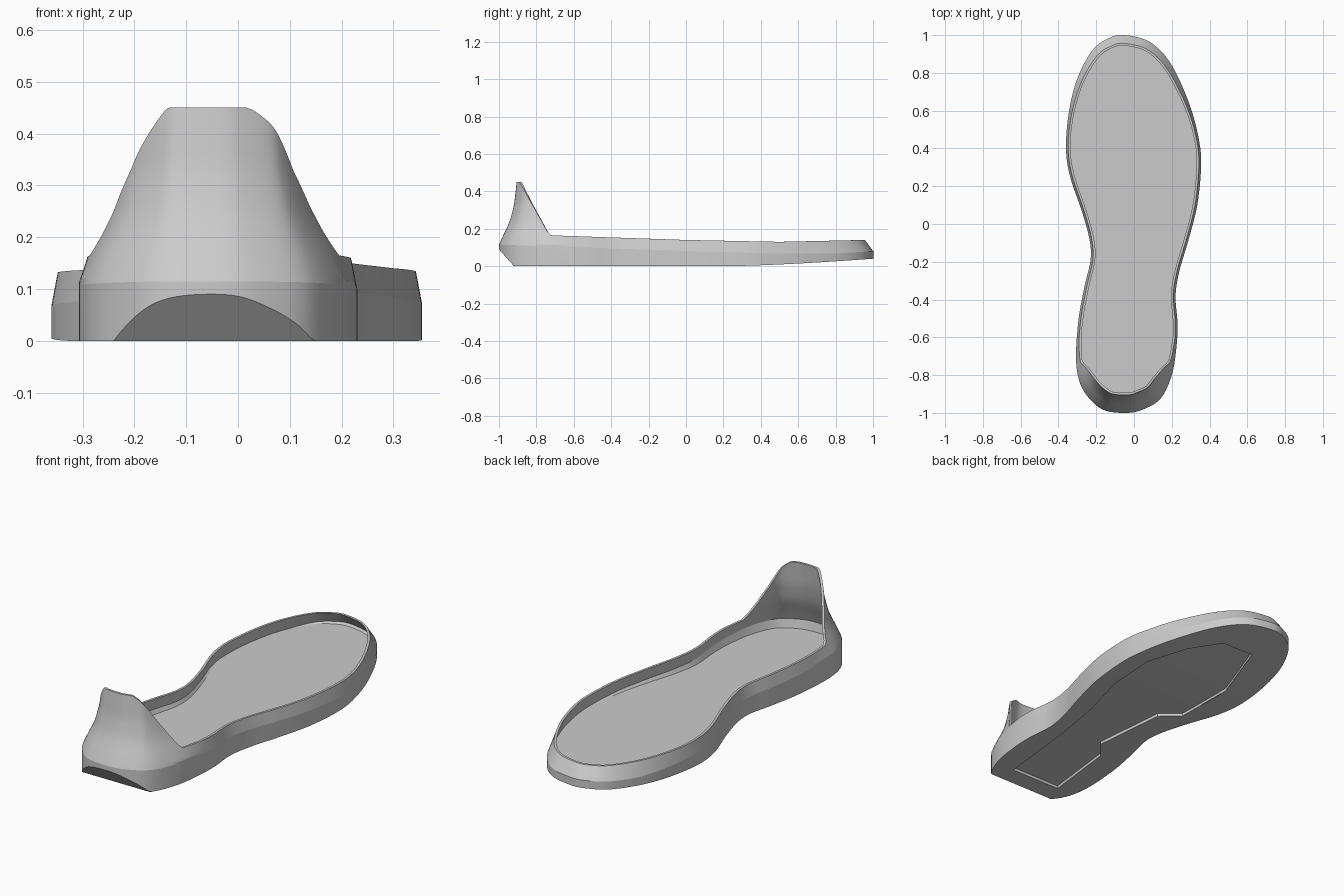
import bpy, bmesh, math
from mathutils import Vector

if "Cube" in bpy.data.objects:
    bpy.data.objects.remove(bpy.data.objects["Cube"])

grey = bpy.data.materials.new("plain grey")
grey.use_nodes = True
colour = (0.6, 0.6, 0.6, 1)
grey.diffuse_color = colour
grey.node_tree.nodes["Principled BSDF"].inputs["Base Color"].default_value = colour

# Footprint control points, clockwise from the toe, and the underside recess
FOOTPRINT = [(-.045, 1), (.09, .96), (.2, .84), (.295, .63), (.345, .44), (.355, .3),
             (.335, .1), (.29, -.08), (.24, -.25), (.22, -.38), (.23, -.52),
             (.225, -.65), (.2, -.8), (.14, -.925), (.04, -.985), (-.05, -1),
             (-.16, -.985), (-.24, -.92), (-.29, -.83), (-.307, -.7), (-.293, -.5),
             (-.262, -.33), (-.23, -.19), (-.236, -.08), (-.277, .07), (-.338, .25),
             (-.36, .4), (-.345, .59), (-.3, .77), (-.22, .92), (-.13, .985)]
RECESS = [(.086, -.82), (.13, -.4), (.18, -.1), (.25, .15), (.26, .41), (.18, .62),
          (.07, .765), (-.11, .77), (-.22, .44), (-.21, .12), (-.117, .04),
          (-.08, -.35), (-.153, -.44), (-.197, -.82)]
STEPS, LEVELS = 8, 12
WALL, FLOOR, DEPTH = 0.012, 0.07, 0.015


def clamp(v):
    return max(0.0, min(1.0, v))


def interp(v, table):
    """Piecewise linear lookup."""
    for (a, fa), (b, fb) in zip(table, table[1:]):
        if v <= b:
            return fa + (fb - fa) * clamp((v - a) / (b - a))
    return table[-1][1]


def smooth_loop(points):
    """Closed Catmull-Rom curve through the points."""
    pts = [Vector(p) for p in points]
    n, out = len(pts), []
    for i in range(n):
        a, b, c, d = (pts[(i + k) % n] for k in (-1, 0, 1, 2))
        for s in range(STEPS):
            t = s / STEPS
            out.append(b + (c - a) * t / 2 + (a - b * 2.5 + c * 2 - d / 2) * t * t
                       + (b * 1.5 - a / 2 - c * 1.5 + d / 2) * t ** 3)
    return out


def rise(y):
    return 0.04 * clamp((y - .2) / .8) ** 1.5


def crease(y):
    return interp(y, [(-1, .115), (.4, .068), (.8, .068), (1, .08)])


def rim(y):
    return interp(y, [(-.73, .165), (0, .14), (.5, .13), (1, .141)])


def top_limit(y):
    if y > -.73:
        return rim(y)
    return min(.45, .165 + (-.73 - y) * 1.78)


def lean(y, z):
    """How far the wall leans inward at height z."""
    side = (.012 + .033 * clamp((y - .45) / .55) ** 1.5) * clamp((z - crease(y)) / (rim(y) - crease(y)))
    heel = interp(z, [(.115, 0), (.17, .025), (.21, .045), (.25, .061), (.33, .081), (.45, .095)])
    w = clamp((-.6 - y) / .15)
    return side * (1 - w) + heel * w


def wall_point(p, inward, z, extra=0.0):
    q = p + inward * (lean(p.y, z) + extra)
    return Vector((q.x, q.y, z))


def make_object(name, bm):
    mesh = bpy.data.meshes.new(name)
    bm.to_mesh(mesh)
    bm.free()
    mesh.materials.append(grey)
    ob = bpy.data.objects.new(name, mesh)
    bpy.context.collection.objects.link(ob)
    bpy.ops.object.select_all(action='DESELECT')
    ob.select_set(True)
    bpy.context.view_layer.objects.active = ob
    bpy.ops.object.shade_smooth_by_angle(angle=math.radians(10))
    return ob


def edge_loop(bm, coords):
    verts = [bm.verts.new(c) for c in coords]
    return [bm.edges.new((a, b)) for a, b in zip(verts, verts[1:] + verts[:1])]


outline = smooth_loop(FOOTPRINT)
count = len(outline)

# Wall: one column per footprint point, up the outside and down the inside
columns = []
for i, p in enumerate(outline):
    tangent = (outline[(i + 1) % count] - outline[i - 1]).normalized()
    inward = Vector((tangent.y, -tangent.x))
    low, high = crease(p.y), .45
    for _ in range(30):
        z = (low + high) / 2
        if z < top_limit(wall_point(p, inward, z).y):
            low = z
        else:
            high = z
    mid, top = crease(p.y), low
    heights = [mid + (top - mid) * k / LEVELS for k in range(LEVELS + 1)]
    bevel = max(rise(p.y), .09 * (-.92 - p.y) / .08)
    column = [Vector((p.x, max(p.y, -.92), rise(p.y))), Vector((p.x, p.y, bevel))]
    column += [wall_point(p, inward, h) for h in heights]
    column += [wall_point(p, inward, h, WALL) for h in reversed(heights)]
    column.append(wall_point(p, inward, FLOOR, WALL + .01))
    columns.append(column)

bm = bmesh.new()
grid = [[bm.verts.new(c) for c in col] for col in columns]
for a, b in zip(grid, grid[1:] + grid[:1]):
    for k in range(len(a) - 1):
        bm.faces.new((a[k], a[k + 1], b[k + 1], b[k]))
bmesh.ops.remove_doubles(bm, verts=bm.verts, dist=1e-5)
bmesh.ops.recalc_face_normals(bm, faces=bm.faces)
# Make the outer side face outward
probe = max(bm.faces, key=lambda f: f.calc_center_median().x)
if probe.normal.x < 0:
    bmesh.ops.reverse_faces(bm, faces=bm.faces)
make_object("sole_wall", bm)

# Insole floor
bm = bmesh.new()
bmesh.ops.triangle_fill(bm, edges=edge_loop(bm, [c[-1] for c in columns]), use_beauty=True)
for f in bm.faces:
    f.normal_update()
    if f.normal.z < 0:
        f.normal_flip()
make_object("insole_floor", bm)


def underside(name, loops, lift):
    """Fill flat loops, slice them across and bend them up at the toe."""
    bm = bmesh.new()
    edges = [e for loop in loops for e in edge_loop(bm, [(p[0], p[1], 0) for p in loop])]
    bmesh.ops.triangle_fill(bm, edges=edges, use_beauty=True)
    for k in range(12):
        bmesh.ops.bisect_plane(bm, geom=bm.verts[:] + bm.edges[:] + bm.faces[:],
                               plane_co=(0, .25 + k * .06, 0), plane_no=(0, 1, 0))
    for v in bm.verts:
        v.co.z = rise(v.co.y) + lift
    for f in bm.faces:
        f.normal_update()
        if f.normal.z > 0:
            f.normal_flip()
    make_object(name, bm)


# Outsole with a shallow recess
underside("outsole", [[c[0] for c in columns], RECESS], 0)
underside("outsole_recess", [RECESS], DEPTH)

# Step around the recess
bm = bmesh.new()
for a, b in zip(RECESS, RECESS[1:] + RECESS[:1]):
    quad = [(*a, rise(a[1])), (*b, rise(b[1])), (*b, rise(b[1]) + DEPTH), (*a, rise(a[1]) + DEPTH)]
    bm.faces.new([bm.verts.new(c) for c in quad])
bmesh.ops.remove_doubles(bm, verts=bm.verts, dist=1e-5)
bmesh.ops.reverse_faces(bm, faces=bm.faces)
make_object("recess_step", bm)
